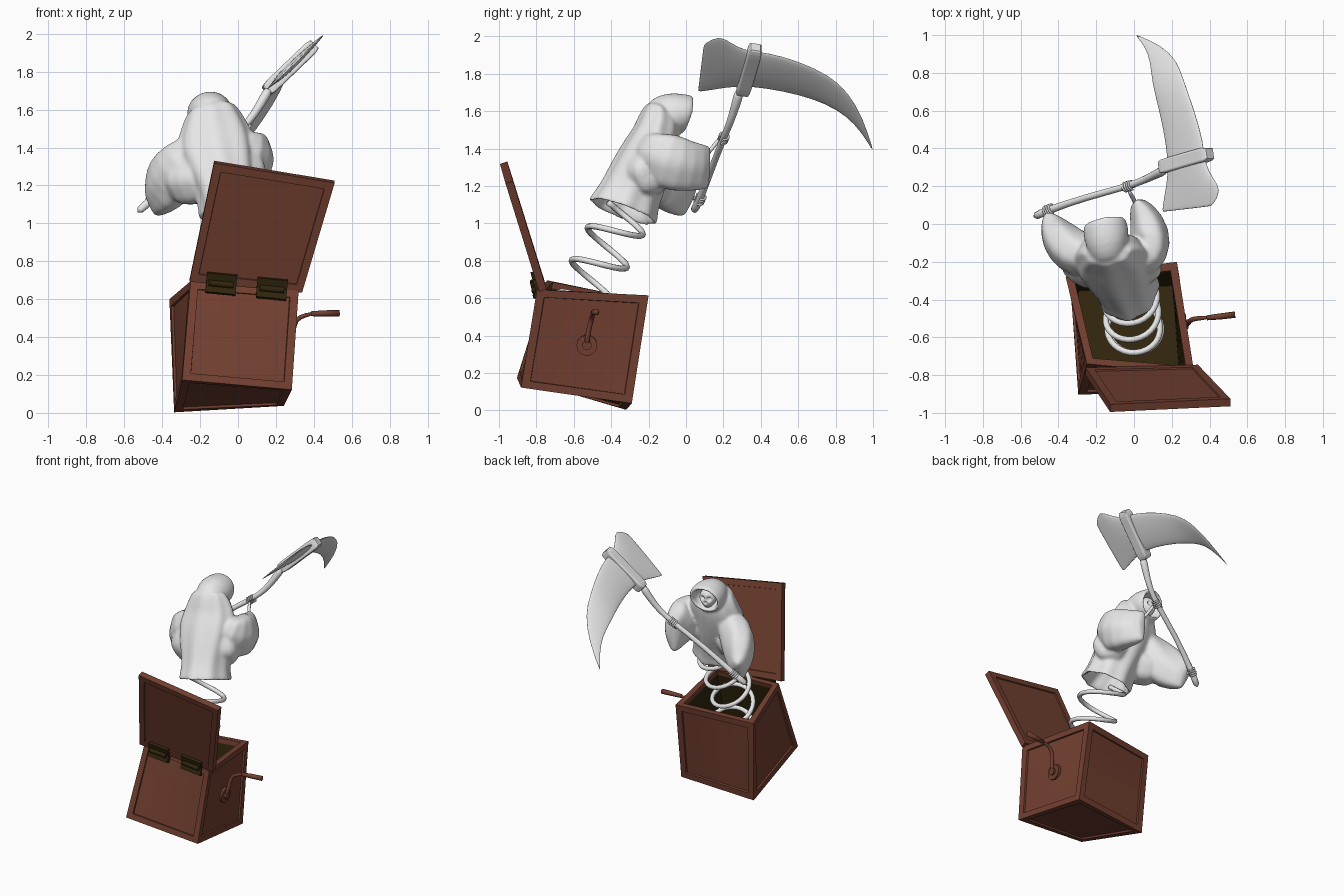
import bpy, bmesh, math
from mathutils import Vector as V, Matrix

if "Cube" in bpy.data.objects:
    bpy.data.objects.remove(bpy.data.objects["Cube"])

def material(name, col):
    m = bpy.data.materials.new(name)
    m.diffuse_color = (*col, 1)
    m.use_nodes = True
    m.node_tree.nodes["Principled BSDF"].inputs["Base Color"].default_value = m.diffuse_color
    return m

WOOD = material("red brown wood", (0.17, 0.05, 0.03))
DARK = material("dark olive metal", (0.031, 0.019, 0.004))
PALE = material("pale grey", (0.8, 0.8, 0.8))
X, Y, Z = V((1, 0, 0)), V((0, 1, 0)), V((0, 0, 1))

def finish(name, bm, mats, smooth=True, subsurf=0):
    bmesh.ops.recalc_face_normals(bm, faces=bm.faces[:])
    me = bpy.data.meshes.new(name)
    bm.to_mesh(me)
    bm.free()
    for m in mats:
        me.materials.append(m)
    ob = bpy.data.objects.new(name, me)
    bpy.context.collection.objects.link(ob)
    for p in me.polygons:
        p.use_smooth = smooth
    if subsurf:
        s = ob.modifiers.new("round", 'SUBSURF')
        s.levels = s.render_levels = subsurf
    return ob

def shell(bm, rings, n=16, folds=(0, 0)):
    """Closed skin through elliptical rings (centre, half axis, half axis)."""
    rows = []
    for c, u, w in rings:
        row = []
        for i in range(n):
            a = 2 * math.pi * i / n
            k = 1 + folds[0] * math.cos(folds[1] * a)
            row.append(bm.verts.new(V(c) + (u * math.cos(a) + w * math.sin(a)) * k))
        rows.append(row)
    for r, s in zip(rows, rows[1:]):
        for i in range(n):
            j = (i + 1) % n
            bm.faces.new((r[i], r[j], s[j], s[i]))
    bm.faces.new(rows[0][::-1])
    bm.faces.new(rows[-1])

def sweep_rings(path, ref=Z):
    """Rings square to a path of (point, side radius, up radius)."""
    pts = [V(p[0]) for p in path]
    out = []
    for i, (p, ru, rv) in enumerate(path):
        t = (pts[min(i + 1, len(pts) - 1)] - pts[max(i - 1, 0)]).normalized()
        u = t.cross(ref).normalized()
        out.append((p, u * ru, u.cross(t) * rv))
    return out

def tube(name, path, mat, n=12, ref=Z, subsurf=1, smooth=True):
    bm = bmesh.new()
    shell(bm, sweep_rings(path, ref), n)
    return finish(name, bm, [mat], smooth, subsurf)

def block(name, centre, axes, size, mat, bevel=0.0):
    bm = bmesh.new()
    bmesh.ops.create_cube(bm, size=1)
    if bevel:
        bmesh.ops.bevel(bm, geom=bm.edges[:], offset=bevel, segments=3, affect='EDGES', profile=0.5,
                        offset_type='OFFSET')
    for v in bm.verts:
        v.co = V(centre) + sum((a * (c * s) for a, c, s in zip(axes, v.co, size)), V())
    return finish(name, bm, [mat], smooth=False)

def warp(bm, corners):
    """Map the unit cube onto eight corners, ordered x fastest, then y, then z."""
    bmesh.ops.subdivide_edges(bm, edges=bm.edges[:], cuts=3, use_grid_fill=True)
    for v in bm.verts:
        p = v.co.copy()
        v.co = sum((V(c) * ((p.x if i & 1 else 1 - p.x) * (p.y if i & 2 else 1 - p.y)
                   * (p.z if i & 4 else 1 - p.z)) for i, c in enumerate(corners)), V())

def unit_cube():
    bm = bmesh.new()
    bmesh.ops.create_cube(bm, size=1, matrix=Matrix.Translation((.5, .5, .5)))
    bm.normal_update()
    return bm

def panel(bm, faces, frame, depth):
    """Frame each face and sink a crisp panel inside it."""
    bmesh.ops.inset_individual(bm, faces=faces, thickness=frame)
    bmesh.ops.inset_individual(bm, faces=faces, thickness=.004, depth=-depth)

# crooked toy box: framed panels outside, wooden lip and dark hollow inside
bm = unit_cube()
top = [f for f in bm.faces if f.normal.z > .5]
panel(bm, [f for f in bm.faces if f.normal.z < .5], .105, .022)
bmesh.ops.inset_individual(bm, faces=top, thickness=.1)
for drop in (.06, .84):
    floor = bmesh.ops.extrude_discrete_faces(bm, faces=top)['faces'][0]
    bmesh.ops.translate(bm, verts=floor.verts[:], vec=(0, 0, -drop))
    top = [floor]
for e in floor.edges:
    for f in e.link_faces:
        f.material_index = 1
warp(bm, [(-.295, -.904, .174), (.284, -.882, .122), (-.337, -.32, .003), (.242, -.29, .037),
          (-.25, -.74, .695), (.32, -.797, .645), (-.362, -.28, .60), (.227, -.2, .615)])
finish("toy_box", bm, [WOOD, DARK], smooth=False)

# open lid
BL, BR, TL, TR = V((-.256, -.80, .692)), V((.338, -.785, .634)), V((-.126, -.995, 1.318)), V((.51, -.965, 1.213))
edge = (BR - BL).normalized()
up = (TL - BL).normalized()
n = up.cross(edge).normalized()
up = edge.cross(n)
d = n * .042
bm = unit_cube()
panel(bm, [f for f in bm.faces if abs(f.normal.y) > .9], .095, .2)
warp(bm, [BL, BR, BL + d, BR + d, TL, TR, TL + d, TR + d])
finish("lid", bm, [WOOD], smooth=False)

# hinges: two leaves and a knuckle each
down = V((.04, .15, .52)).normalized()
for side, t in (("left", .28), ("right", .73)):
    c = BL.lerp(BR, t) - n * .006 + up * .01
    block(side + "_hinge_lid_leaf", c + up * .025, (edge, n, up), (.16, .02, .055), DARK)
    block(side + "_hinge_box_leaf", c - down * .03 + Y * .01, (edge, down.cross(edge), down),
          (.16, .03, .055), DARK)
    k = c - n * .014
    tube(side + "_hinge_knuckle", [(k - edge * .065, .016, .016), (k + edge * .065, .016, .016)], DARK,
         subsurf=0, smooth=False)

# crank on the right side
tube("crank_plate", [((.24, -.53, .35), .055, .055), ((.272, -.53, .347), .055, .055)], WOOD, 24, subsurf=0,
     smooth=False)
tube("crank_hub", [((.25, -.53, .35), .025, .025), ((.287, -.53, .347), .025, .025)], WOOD, 16, subsurf=0,
     smooth=False)
tube("crank_arm", [((.262, -.53, .35), .014, .014), ((.282, -.53, .36), .014, .014),
                   ((.288, -.525, .41), .014, .014), ((.296, -.51, .47), .014, .014),
                   ((.32, -.50, .508), .013, .013), ((.40, -.495, .525), .011, .011)], WOOD, ref=Y)
tube("crank_handle", [((.385, -.497, .523), .013, .013), ((.45, -.49, .525), .016, .016),
                      ((.535, -.48, .526), .017, .017)], WOOD, subsurf=0)

# leaning coil spring
v, u = V((0, .89, -.45)), X
path = []
for i in range(int(4.1 * 28) + 1):
    t = -3.2 + i / 28
    c = V((-.018 - .008 * t, max(-.40 + .085 * t, -.555), .915 + .175 * t))
    a = 2 * math.pi * t
    path.append((c - v * .142 * math.cos(a) + u * .142 * math.sin(a), .016, .016))
tube("spring", path, PALE, 8, subsurf=0)

# hooded robe: body, hood and sleeves fused into one cloth
side, front = V((.98, .07, .2)), V((0, .94, -.34))
bm = bmesh.new()
body = [((-.08, -.27, 1.22), .10, .10), ((-.05, -.31, 1.13), .125, .135), ((-.03, -.34, 1.06), .145, .165),
        ((-.03, -.343, 1.050), .178, .197), ((-.045, -.32, 1.11), .16, .172), ((-.065, -.285, 1.19), .165, .16),
        ((-.09, -.245, 1.28), .19, .155), ((-.12, -.195, 1.40), .21, .138), ((-.128, -.16, 1.47), .19, .122),
        ((-.135, -.145, 1.53), .165, .115), ((-.14, -.14, 1.58), .14, .095), ((-.145, -.15, 1.63), .112, .06)]
shell(bm, [(c, side * a, front * b) for c, a, b in body], 48, (.04, 8))
s, f = V((.98, .2, 0)), V((-.2, .98, 0))
hood = [((-.125, -.205, 1.575), .05, .05, 0), ((-.13, -.19, 1.58), .085, .085, 0),
        ((-.14, -.10, 1.588), .117, .112, 0), ((-.15, -.03, 1.585), .122, .108, .01),
        ((-.16, .015, 1.582), .112, .102, .03), ((-.16, .017, 1.582), .088, .076, .022),
        ((-.15, -.03, 1.58), .09, .08, 0), ((-.145, -.085, 1.58), .07, .06, 0)]
shell(bm, [(c, s * a, Z * b + Y * k) for c, a, b, k in hood], 32)
right = [((-.03, -.18, 1.42), .09, .09), ((.065, -.18, 1.37), .12, .125), ((.095, -.10, 1.33), .115, .165),
         ((.07, .02, 1.30), .09, .135), ((.01, .13, 1.30), .045, .12), ((.01, .131, 1.30), .032, .09),
         ((.05, .06, 1.31), .035, .07)]
left = [((-.2, -.17, 1.42), .08, .08), ((-.29, -.17, 1.33), .125, .13), ((-.365, -.11, 1.22), .115, .16),
        ((-.415, -.04, 1.155), .085, .125), ((-.45, .03, 1.12), .045, .10), ((-.45, .031, 1.12), .03, .075),
        ((-.43, -.02, 1.15), .025, .05)]
# cloth hanging between sleeves and body
left_web = [((-.35, -.14, 1.20), .11, .11), ((-.26, -.21, 1.23), .125, .14), ((-.14, -.26, 1.25), .12, .14)]
right_web = [((.115, -.15, 1.29), .11, .11), ((.04, -.20, 1.28), .125, .14), ((-.06, -.25, 1.25), .12, .14)]
for arm in (right, left, left_web, right_web):
    shell(bm, sweep_rings(arm), 32, (.03, 6))
robe = finish("hooded_robe", bm, [PALE], subsurf=1)
r = robe.modifiers.new("fuse", 'REMESH')
r.mode, r.voxel_size, r.use_smooth_shade = 'VOXEL', .009, True
sm = robe.modifiers.new("soften", 'SMOOTH')
sm.factor, sm.iterations = .5, 12

# skull in the hood, with pressed-in eye sockets and nose
bm = bmesh.new()
bmesh.ops.create_uvsphere(bm, u_segments=40, v_segments=28, radius=1)
c = V((-.152, -.048, 1.578))
for w in bm.verts:
    p = w.co
    jaw = 1 - .3 * max(0, -p.z)
    w.co = c + s * (p.x * .06 * jaw) + f * (p.y * .06) + Z * (p.z * .072)
    for dx, dz, rad in ((-.024, .01, .014), (.024, .01, .014), (0, -.018, .008)):
        q = c + s * dx + f * .055 + Z * dz
        w.co -= f * .03 * math.exp(-((w.co - q).length / rad) ** 2)
finish("skull", bm, [PALE])

# scythe handle
pole = [((-.535, .036, 1.055), .027, .027), ((-.45, .075, 1.13), .02, .02), ((-.26, .14, 1.30), .018, .018),
        ((-.03, .20, 1.455), .018, .018), ((.06, .235, 1.535), .02, .02), ((.12, .265, 1.63), .024, .024),
        ((.17, .29, 1.72), .03, .03)]
tube("scythe_handle", pole, PALE)

# scythe blade: stations of lower edge (y, z), upper edge (y, z), half thickness
stations = [(.064, 1.703, .095, 1.955, .004), (.066, 1.703, .098, 1.96, .006), (.13, 1.71, .18, 2.01, .012),
            (.22, 1.727, .24, 1.962, .018), (.30, 1.733, .33, 1.918, .02), (.42, 1.725, .43, 1.915, .02),
            (.61, 1.687, .60, 1.868, .017), (.75, 1.638, .765, 1.793, .014), (.86, 1.573, .87, 1.70, .011),
            (.94, 1.485, .95, 1.555, .007), (1.0, 1.385, 1.001, 1.39, .002)]
def on_blade(y, z):
    return V(((z - 1.56) * 1.04 + .19 * max(0, (y - .7) / .3) ** 1.5, y, z))
normal = V((.707, 0, -.707))
bm = bmesh.new()
rings = []
for y0, z0, y1, z1, th in stations:
    lo, hi = on_blade(y0, z0), on_blade(y1, z1)
    rings.append(((lo + hi) / 2, (hi - lo) / 2, normal * th))
shell(bm, rings, 24)
finish("scythe_blade", bm, [PALE], subsurf=1)

# collar binding the blade to the handle
long = V((.26, .075, .25)).normalized()
wide = normal.cross(long).normalized()
block("blade_collar", (.275, .337, 1.82), (long, wide, normal), (.36, .075, .075), PALE, .15)

# bony forearms and fingers wrapped around the handle
def hand(name, grip, along, elbow):
    g, a = V(grip), V(along).normalized()
    p = a.cross(Z).normalized()
    q = p.cross(a)
    tube(name + "_forearm", [(elbow, .014, .014), (V(elbow).lerp(g, .5), .011, .011), (g - Y * .022, .014, .014)],
         PALE, 8)
    for k in range(4):
        c = g + a * (k - 1.5) * .014
        pts = [(c + (p * math.cos(t) + q * math.sin(t)) * .024, .006, .006)
               for t in [2 * math.pi * i / 14 for i in range(13)]]
        tube(f"{name}_finger_{k + 1}", pts, PALE, 6, ref=a, subsurf=0)

hand("right_hand", (-.03, .20, 1.455), (.2, .06, .15), (.02, .08, 1.34))
hand("left_hand", (-.45, .075, 1.13), (.15, .06, .14), (-.435, -.01, 1.15))
